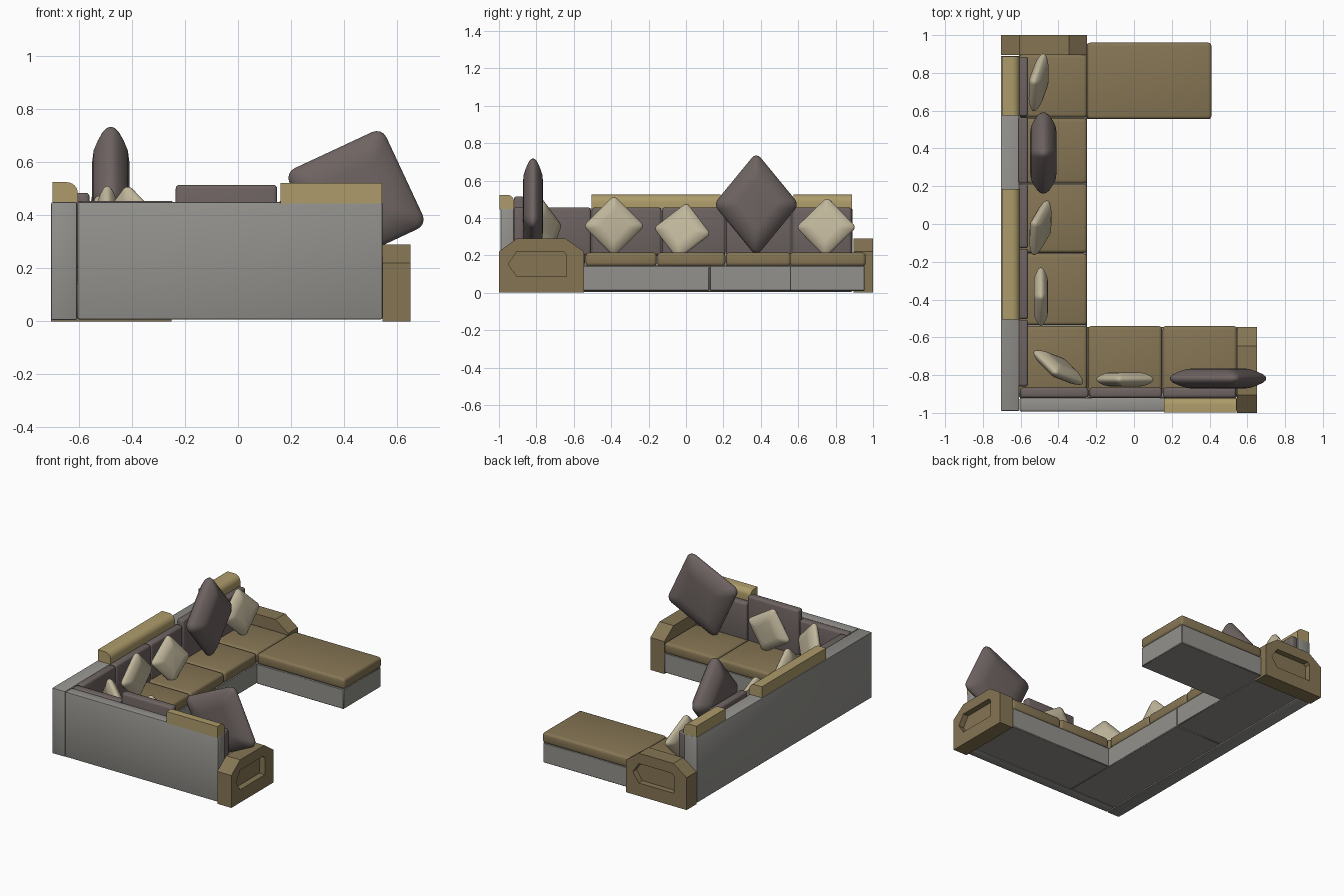
import bpy, bmesh, math
from mathutils import Matrix, Vector

if "Cube" in bpy.data.objects:
    bpy.data.objects.remove(bpy.data.objects["Cube"], do_unlink=True)


def material(name, rgb):
    m = bpy.data.materials.new(name)
    m.use_nodes = True
    m.diffuse_color = (*rgb, 1)
    node = next(n for n in m.node_tree.nodes if n.type == 'BSDF_PRINCIPLED')
    node.inputs["Base Color"].default_value = (*rgb, 1)
    return m


GREY = material("grey_upholstery", (0.29, 0.285, 0.265))
BROWN = material("olive_brown", (0.235, 0.178, 0.088))
TAN = material("light_tan", (0.42, 0.33, 0.145))
PLUM = material("dark_plum_grey", (0.155, 0.126, 0.121))
CREAM = material("cream", (0.53, 0.47, 0.33))


def finish(bm, name, mat, smooth=None):
    bmesh.ops.recalc_face_normals(bm, faces=bm.faces[:])
    me = bpy.data.meshes.new(name)
    bm.to_mesh(me)
    bm.free()
    me.materials.append(mat)
    ob = bpy.data.objects.new(name, me)
    bpy.context.collection.objects.link(ob)
    if smooth:
        bpy.ops.object.select_all(action='DESELECT')
        ob.select_set(True)
        bpy.context.view_layer.objects.active = ob
        bpy.ops.object.shade_smooth_by_angle(angle=math.radians(smooth))
    return ob


def box(name, mat, x, y, z, bevel=0.006, segments=2, pick=None):
    """Box from ranges, with all edges (or the picked ones) rounded."""
    bm = bmesh.new()
    bmesh.ops.create_cube(bm, size=1)
    for v in bm.verts:
        v.co = Vector([(r[0] + r[1]) / 2 + c * (r[1] - r[0])
                       for c, r in zip(v.co, (x, y, z))])
    edges = [e for e in bm.edges if pick is None or pick(e)]
    bmesh.ops.bevel(bm, geom=edges, offset=bevel, segments=segments,
                    profile=0.5, affect='EDGES')
    return finish(bm, name, mat, 40)


# Outer walls
box("long_back_wall", GREY, (-0.705, -0.608), (-0.99, 0.89), (0.005, 0.45))
box("short_back_wall", GREY, (-0.605, 0.545), (-0.992, -0.92), (0.008, 0.45))

# Seat bases
Z_BASE = (0.01, 0.145)
for name, x, y in [
        ("corner_base", (-0.608, -0.25), (-0.92, 0.125)),
        ("long_base", (-0.608, -0.25), (0.127, 0.90)),
        ("short_base", (-0.25, 0.545), (-0.92, -0.545)),
        ("chaise_base", (-0.25, 0.405), (0.555, 0.955))]:
    box(name, GREY, x, y, Z_BASE, 0.004, 1)

# Seat cushions
Z_SEAT = (0.142, 0.215)
ys = [-0.915, -0.538, -0.155, 0.212, 0.562, 0.90]
for i in range(5):
    box(f"long_seat_{i + 1}", BROWN, (-0.608, -0.248),
        (ys[i] + 0.002, ys[i + 1] - 0.002), Z_SEAT, 0.018, 3)
for i, x in enumerate([(-0.244, 0.148), (0.152, 0.545)]):
    box(f"short_seat_{i + 1}", BROWN, x, (-0.915, -0.54), Z_SEAT, 0.018, 3)
box("chaise_seat", BROWN, (-0.248, 0.41), (0.555, 0.96), Z_SEAT, 0.018, 3)

# Back cushions
long_backs = [(-0.86, -0.508, 0.455), (-0.504, -0.132, 0.455),
              (-0.128, 0.21, 0.455), (0.214, 0.565, 0.485), (0.57, 0.885, 0.455)]
for i, (y0, y1, top) in enumerate(long_backs):
    box(f"long_back_cushion_{i + 1}", PLUM, (-0.612, -0.56), (y0, y1), (0.2, top), 0.014, 3)
short_backs = [(-0.602, -0.242, 0.455), (-0.235, 0.148, 0.515), (0.154, 0.54, 0.458)]
for i, (x0, x1, top) in enumerate(short_backs):
    box(f"short_back_cushion_{i + 1}", PLUM, (x0, x1), (-0.92, -0.866), (0.2, top), 0.014, 3)


# Headrests, rounded along the top edge on the seat side
def seat_edge(axis, limit):
    return lambda e: all(v.co.z > 0.5 and v.co[axis] > limit for v in e.verts)


for i, y in enumerate([(-0.505, 0.185), (0.575, 0.888)]):
    box(f"long_headrest_{i + 1}", TAN, (-0.70, -0.604), y, (0.445, 0.525),
        0.042, 6, seat_edge(0, -0.62))
box("short_headrest", TAN, (0.16, 0.543), (-0.997, -0.92), (0.445, 0.523),
    0.035, 6, seat_edge(1, -0.94))


# Armrests: chamfered slab with a recessed panel on the outer face
def armrest(name, place):
    outer = [(-1, 0), (-1, 0.22), (-0.905, 0.29), (-0.645, 0.29), (-0.545, 0.22), (-0.545, 0)]
    panel = [(-0.905, 0.088), (-0.95, 0.153), (-0.905, 0.22),
             (-0.655, 0.22), (-0.64, 0.205), (-0.64, 0.088)]
    bm = bmesh.new()
    loops = [[bm.verts.new((x, y, z)) for y, z in pts]
             for x, pts in [(0.545, outer), (0.65, outer), (0.65, panel), (0.61, panel)]]
    for a, b in zip(loops, loops[1:]):
        for i in range(6):
            j = (i + 1) % 6
            bm.faces.new((a[i], a[j], b[j], b[i]))
    bm.faces.new(loops[0])
    bm.faces.new(loops[-1])
    bmesh.ops.transform(bm, matrix=place, verts=bm.verts[:])
    finish(bm, name, BROWN)


armrest("short_armrest", Matrix())
armrest("long_armrest", Matrix.Translation((-1.25, 0.35, 0)) @ Matrix.Rotation(math.pi / 2, 4, 'Z'))


# Throw pillows: stacked rounded squares, thick in the middle
def pillow(name, mat, pos, half, thick, roll, yaw=0, lean=0, scale=(1, 1)):
    half_rings = [(1.0, 0.0), (0.985, 0.2), (0.93, 0.42), (0.8, 0.7), (0.66, 0.92), (0.5, 1.0)]
    rings = [(s, -t) for s, t in reversed(half_rings)] + half_rings[1:]
    bm = bmesh.new()
    loops = []
    for s, t in rings:
        a, r, loop = half * s, half * 0.2 * s, []
        for k in range(4):
            for n in range(5):
                ang = (k + n / 4) * math.pi / 2
                cx = (a - r) * (1 if k in (0, 3) else -1)
                cz = (a - r) * (1 if k in (0, 1) else -1)
                loop.append(bm.verts.new((cx + r * math.cos(ang), t * thick / 2,
                                          cz + r * math.sin(ang))))
        loops.append(loop)
    for a, b in zip(loops, loops[1:]):
        for i in range(20):
            j = (i + 1) % 20
            bm.faces.new((a[i], a[j], b[j], b[i]))
    bm.faces.new(loops[0])
    bm.faces.new(loops[-1])
    rot = lambda d, ax: Matrix.Rotation(math.radians(d), 4, ax)
    m = (Matrix.Translation(pos) @ rot(yaw, 'Z') @ rot(lean, 'X')
         @ Matrix.Diagonal((scale[0], 1, scale[1], 1)) @ rot(roll, 'Y'))
    bmesh.ops.transform(bm, matrix=m, verts=bm.verts[:])
    finish(bm, name, mat, 60)


pillow("large_pillow_long", PLUM, (-0.48, 0.376, 0.472), 0.195, 0.14, 45, 90, 0, (0.83, 1.01))
pillow("large_pillow_short", PLUM, (0.445, -0.818, 0.463), 0.202, 0.108, -25)
pillow("small_pillow_1", CREAM, (-0.493, -0.385, 0.357), 0.116, 0.075, 45, 90)
pillow("small_pillow_2", CREAM, (-0.495, -0.02, 0.33), 0.112, 0.075, 51, 77, -15)
pillow("small_pillow_3", CREAM, (-0.505, 0.75, 0.35), 0.116, 0.075, 45, 80, -10)
pillow("small_pillow_corner", CREAM, (-0.40, -0.76, 0.357), 0.116, 0.075, 45, -33, 12)
pillow("small_pillow_short", CREAM, (-0.048, -0.823, 0.35), 0.116, 0.075, 32)
